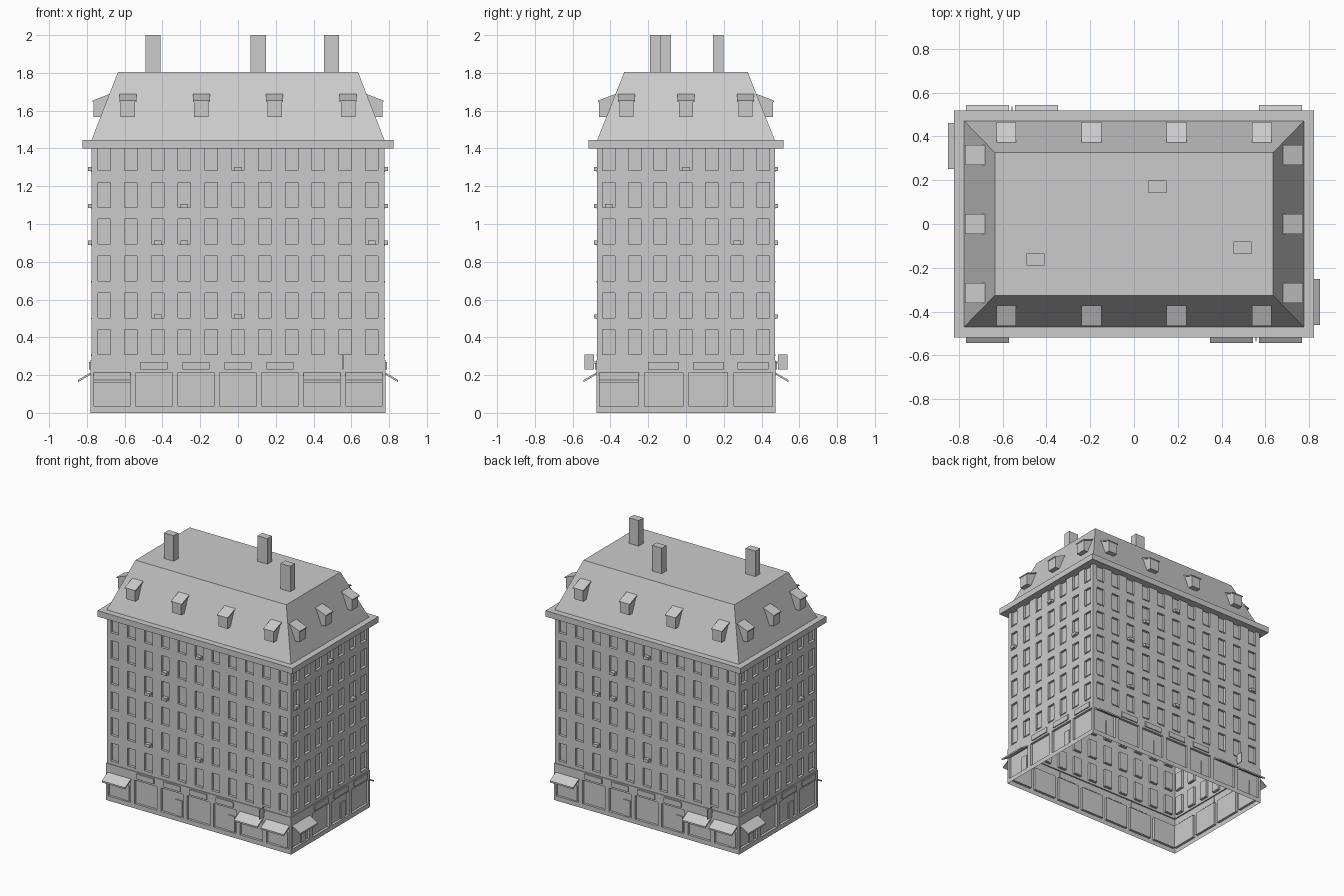
import bpy, bmesh, math
from mathutils import Matrix, Vector

if "Cube" in bpy.data.objects:
    bpy.data.objects.remove(bpy.data.objects["Cube"])

stone = bpy.data.materials.new("stone grey")
stone.diffuse_color = (0.6, 0.6, 0.6, 1)
stone.use_nodes = True
stone.node_tree.nodes["Principled BSDF"].inputs["Base Color"].default_value = stone.diffuse_color


def finish(name, bm):
    mesh = bpy.data.meshes.new(name)
    bm.to_mesh(mesh)
    bm.free()
    mesh.materials.append(stone)
    obj = bpy.data.objects.new(name, mesh)
    bpy.context.collection.objects.link(obj)
    return obj


def solid(bm, corners):
    """Eight corners: bottom loop then top loop."""
    v = [bm.verts.new(c) for c in corners]
    for f in ((3, 2, 1, 0), (4, 5, 6, 7), (0, 1, 5, 4), (1, 2, 6, 5), (2, 3, 7, 6), (3, 0, 4, 7)):
        bm.faces.new([v[i] for i in f])


def box(bm, lo, hi, put=Vector):
    (a, b, c), (d, e, f) = lo, hi
    solid(bm, [put(p) for p in ((a, b, c), (d, b, c), (d, e, c), (a, e, c),
                                (a, b, f), (d, b, f), (d, e, f), (a, e, f))])


def side(k, grow=0.0):
    """Maps (along wall, outward, up) to world for side k of the block."""
    half = (0.47, 0.775)[k % 2] + grow
    rot = Matrix.Rotation(k * math.pi / 2, 3, 'Z')
    return lambda p: rot @ Vector((p[0], -half - p[1], p[2]))


def pierced_wall(bm, put, half, z0, z1, cols, width, rows, depth):
    """Wall sheet with a grid of recessed openings."""
    us = sorted([-half, half] + [c + s * width / 2 for c in cols for s in (-1, 1)])
    zs = sorted([z0, z1] + [z for r in rows for z in r])

    def quad(*pts):
        bm.faces.new([bm.verts.new(put(p)) for p in pts])
    for i in range(len(us) - 1):
        for j in range(len(zs) - 1):
            a, b, c, e = us[i], us[i + 1], zs[j], zs[j + 1]
            d = 0
            if i % 2 and j % 2:
                d = -depth
                quad((a, 0, c), (b, 0, c), (b, d, c), (a, d, c))
                quad((a, d, e), (b, d, e), (b, 0, e), (a, 0, e))
                quad((a, 0, c), (a, d, c), (a, d, e), (a, 0, e))
                quad((b, d, c), (b, 0, c), (b, 0, e), (b, d, e))
            quad((a, d, c), (b, d, c), (b, d, e), (a, d, e))


window_cols = ([(i - 5) * 0.1417 for i in range(11)], [(i - 3) * 0.136 for i in range(7)])
shop_cols = ([(i - 3) * 0.2225 for i in range(7)], [(i - 1.5) * 0.237 for i in range(4)])
shop_width = (0.19, 0.205)
rows = [(0.305 + 0.195 * i, 0.441 + 0.195 * i) for i in range(6)]

# Upper walls with windows, and ground floor with shop openings
walls, shops = bmesh.new(), bmesh.new()
for k in range(4):
    s = k % 2
    pierced_wall(walls, side(k), (0.775, 0.47)[s], 0.28, 1.42, window_cols[s], 0.066, rows, 0.018)
    pierced_wall(shops, side(k, 0.005), (0.78, 0.475)[s], 0, 0.28, shop_cols[s],
                 shop_width[s], [(0.035, 0.215)], 0.018)
    # ledge on top of the ground floor
    h = (0.78, 0.475)[s]
    put = side(k, 0.005)
    shops.faces.new([shops.verts.new(put(p)) for p in
                     ((-h, 0, 0.28), (h, 0, 0.28), (h - 0.01, -0.01, 0.28), (0.01 - h, -0.01, 0.28))])
for bm in (walls, shops):
    bmesh.ops.remove_doubles(bm, verts=bm.verts, dist=0.0001)
finish("upper_walls", walls)
finish("shop_walls", shops)

# Window sills, doors, sign boards, awnings, hanging signs, window units
sills, doors, signs, awnings, hanging, units = [bmesh.new() for _ in range(6)]
unit_spots = ([(5, 5), (3, 4), (2, 3), (3, 3), (10, 3), (2, 1), (5, 1)], [(3, 5), (0, 4), (5, 3)])
awning_at = ((0, 5, 6), (0,))
for k in range(4):
    s = k % 2
    put, low = side(k), side(k, 0.005)
    for c in window_cols[s]:
        for z, _ in rows:
            box(sills, (c - 0.033, -0.016, z - 0.004), (c + 0.033, 0.004, z + 0.003), put)
    for i, r in unit_spots[s]:
        c, z = window_cols[s][i], rows[r][0]
        box(units, (c - 0.02, -0.012, z), (c + 0.02, 0.018, z + 0.022), put)
    for i, c in enumerate(shop_cols[s]):
        w = shop_width[s] / 2
        if i % 2 == 0:
            box(doors, (c + 0.02, -0.018, 0.035), (c + 0.075, -0.011, 0.155), low)
        if i in awning_at[s]:
            solid(awnings, [low(p) for p in (
                (c - w - 0.003, 0.068, 0.162), (c + w + 0.003, 0.068, 0.162),
                (c + w + 0.003, -0.005, 0.206), (c - w - 0.003, -0.005, 0.206),
                (c - w - 0.003, 0.068, 0.174), (c + w + 0.003, 0.068, 0.174),
                (c + w + 0.003, -0.005, 0.216), (c - w - 0.003, -0.005, 0.216))])
        elif i < 5:
            w = (0.0725, 0.082)[s]
            box(signs, (c - w, -0.002, 0.23), (c + w, 0.008, 0.27), low)
    if s == 0:
        box(hanging, (0.554, 0.012, 0.23), (0.559, 0.062, 0.308), low)
        box(hanging, (0.555, -0.002, 0.262), (0.558, 0.012, 0.272), low)
for name, bm in (("window_sills", sills), ("shop_doors", doors), ("sign_boards", signs),
                 ("awnings", awnings), ("hanging_signs", hanging), ("window_units", units)):
    finish(name, bm)

# Cornice
bm = bmesh.new()
box(bm, (-0.822, -0.517, 1.4), (0.822, 0.517, 1.445))
finish("cornice", bm)

# Mansard roof
bm = bmesh.new()
solid(bm, [(x * sx, y * sy, z) for x, y, z in ((0.777, 0.472, 1.44), (0.635, 0.326, 1.806))
           for sx, sy in ((-1, -1), (1, -1), (1, 1), (-1, 1))])
finish("mansard_roof", bm)

# Dormers with sloping lids
bm = bmesh.new()
for k in range(4):
    put = side(k)
    for c in ((-0.583, -0.194, 0.194, 0.583), (-0.315, 0, 0.315))[k % 2]:
        solid(bm, [put((c + u, d, z)) for u, d, z in (
            (-0.038, -0.01, 1.566), (0.038, -0.01, 1.566), (0.038, -0.09, 1.566), (-0.038, -0.09, 1.566),
            (-0.038, -0.01, 1.65), (0.038, -0.01, 1.65), (0.038, -0.1, 1.68), (-0.038, -0.1, 1.68))])
        solid(bm, [put((c + u, d, z)) for u, d, z in (
            (-0.045, -0.004, 1.645), (0.045, -0.004, 1.645), (0.045, -0.1, 1.68), (-0.045, -0.1, 1.68),
            (-0.045, -0.004, 1.653), (0.045, -0.004, 1.653), (0.045, -0.1, 1.69), (-0.045, -0.1, 1.69))])
finish("dormers", bm)

# Chimneys
bm = bmesh.new()
for x, y in ((-0.45, -0.162), (0.107, 0.17), (0.495, -0.108)):
    box(bm, (x - 0.041, y - 0.028, 1.79), (x + 0.041, y + 0.028, 2.0))
finish("chimneys", bm)
